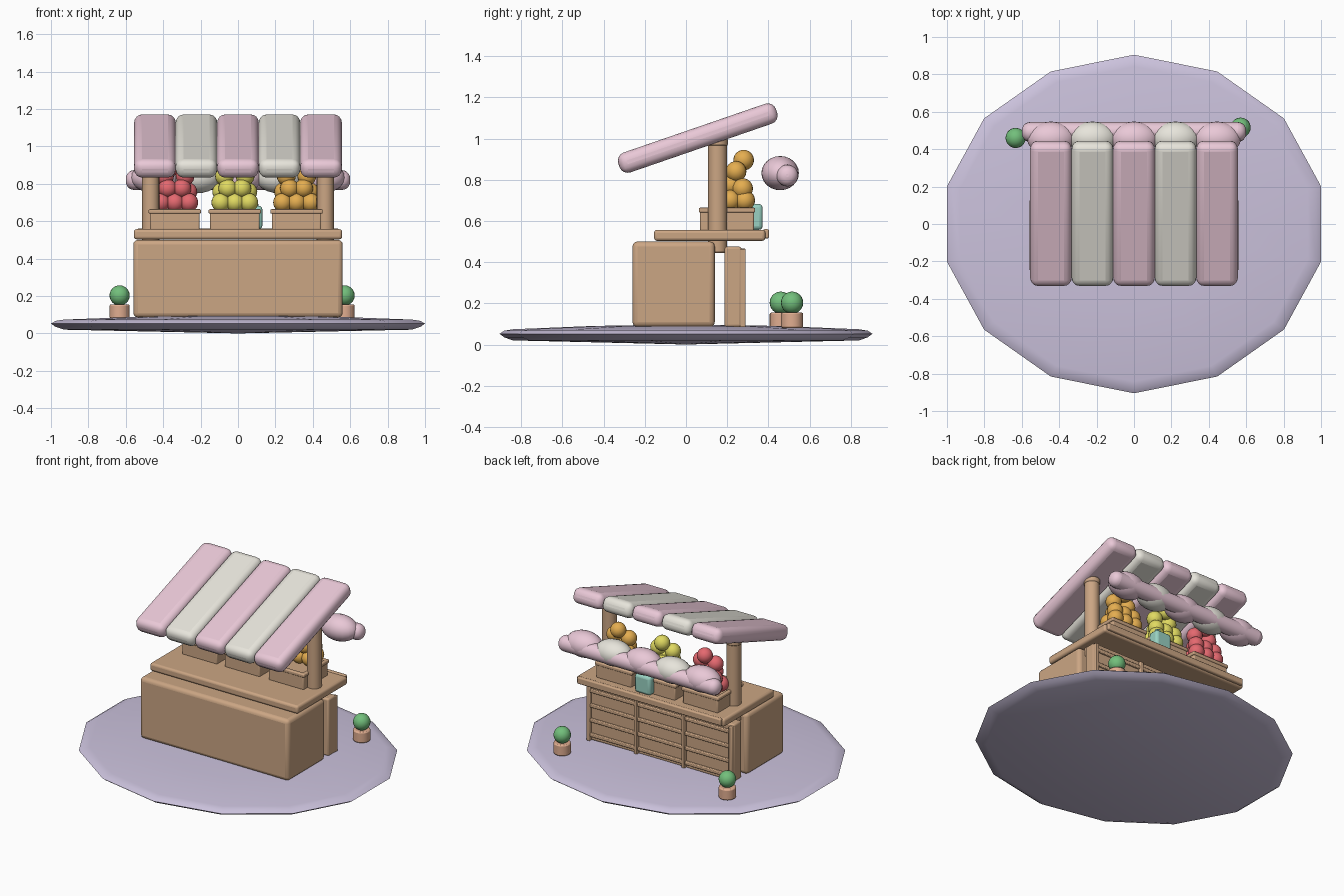
import bpy, math
from math import radians

if "Cube" in bpy.data.objects:
    bpy.data.objects.remove(bpy.data.objects["Cube"])

def mat(name, r, g, b):
    m = bpy.data.materials.new(name)
    m.diffuse_color = (r, g, b, 1)
    m.use_nodes = True
    m.node_tree.nodes["Principled BSDF"].inputs["Base Color"].default_value = m.diffuse_color
    return m

WOOD = mat("wood", .60, .38, .23)
PINK = mat("pink_cloth", .82, .58, .68)
CREAM = mat("cream_cloth", .80, .78, .71)
LILAC = mat("lilac_ground", .60, .54, .72)
RED = mat("red_fruit", .78, .14, .16)
YELLOW = mat("yellow_fruit", .75, .70, .12)
ORANGE = mat("orange_fruit", .78, .42, .08)
TEAL = mat("teal_bag", .32, .64, .54)
GREEN = mat("leaf_green", .17, .52, .20)
CLAY = mat("clay", .75, .42, .28)

def finish(name, m, bevel=0, seg=3, angle=40):
    o = bpy.context.object
    o.name = name
    o.data.materials.append(m)
    bpy.ops.object.transform_apply(location=False, rotation=False, scale=True)
    if bevel:
        b = o.modifiers.new("bevel", 'BEVEL')
        b.width, b.segments = bevel, seg
    bpy.ops.object.shade_smooth_by_angle(angle=radians(angle))
    return o

def box(name, m, x, y, z, bevel=.01, rot=(0, 0, 0), seg=3):
    """Box from (min, max) ranges on each axis."""
    bpy.ops.mesh.primitive_cube_add(size=1, rotation=rot,
                                    location=[(a + b) / 2 for a, b in (x, y, z)])
    bpy.context.object.scale = [b - a for a, b in (x, y, z)]
    return finish(name, m, bevel, seg)

def cyl(name, m, x, y, z0, z1, r, bevel=.008, sides=20):
    bpy.ops.mesh.primitive_cylinder_add(vertices=sides, radius=r, depth=z1 - z0,
                                        location=(x, y, (z0 + z1) / 2))
    return finish(name, m, bevel, 2)

def ball(name, m, loc, r):
    bpy.ops.mesh.primitive_uv_sphere_add(segments=20, ring_count=12, location=loc)
    bpy.context.object.scale = r if isinstance(r, tuple) else (r, r, r)
    return finish(name, m)

# Ground: 14-sided lens-shaped disc
profile = [(.93, .02), (.975, .035), (1, .052), (.975, .067), (.93, .074), (.5, .09)]
N = 14
verts = [(0, 0, 0), (0, 0, .098)]
for r, z in profile:
    for i in range(N):
        a = radians(90) + 2 * math.pi * i / N
        verts.append((1.0257 * r * math.cos(a), .905 * r * math.sin(a), z))
faces = []
top = 2 + N * (len(profile) - 1)
for i in range(N):
    j = (i + 1) % N
    faces.append((0, 2 + j, 2 + i))
    faces.append((1, top + i, top + j))
    for k in range(len(profile) - 1):
        a = 2 + k * N
        faces.append((a + i, a + j, a + N + j, a + N + i))
me = bpy.data.meshes.new("ground_disc")
me.from_pydata(verts, [], faces)
ground = bpy.data.objects.new("ground_disc", me)
bpy.context.collection.objects.link(ground)
bpy.context.view_layer.objects.active = ground
ground.select_set(True)
finish("ground_disc", LILAC, angle=30)

# Counter and worktop
box("counter", WOOD, (-.56, .56), (-.26, .14), (.085, .5), .025)
box("worktop", WOOD, (-.557, .557), (-.155, .385), (.503, .557), .015)
box("worktop_back_rail", WOOD, (-.54, .54), (.375, .403), (.515, .56), .008)

# Slatted back panel
box("back_panel", WOOD, (-.55, .55), (.187, .27), (.085, .475), .012)
for i in range(4):
    x = -.535 + i * 1.07 / 3
    box("back_upright", WOOD, (x - .013, x + .013), (.26, .29), (.085, .465), .005, seg=2)
    z = .125 + i * .1
    box("back_slat", WOOD, (-.54, .54), (.262, .285), (z - .012, z + .012), .005, seg=2)

# Posts with caps
for s in (-1, 1):
    cyl("post", WOOD, s * .467, .153, .445, .98, .046)
    cyl("post_cap", WOOD, s * .467, .153, .965, 1.0, .051)

# Sloped padded awning and the rolled cloth behind it
for i in range(5):
    m = CREAM if i % 2 else PINK
    x = -.444 + .222 * i
    box("awning_stripe", m, (x - .111, x + .111), (.057 - .405, .057 + .405),
        (.951, 1.053), .042, (radians(19), 0, 0), 4)
    ball("cloth_puff", m, (x, .457, .832), (.128, .091, .083))
bpy.ops.mesh.primitive_cylinder_add(vertices=20, radius=.053, depth=1.2,
                                    location=(0, .492, .82), rotation=(0, radians(90), 0))
finish("cloth_roll", PINK, .045, 5)

# Fruit crates with heaped fruit
heap = [(dx, y, .70) for dx in (-.075, 0, .075) for y in (.215, .285)]
heap += [(dx, .275, .757) for dx in (-.07, 0, .07)]
heap += [(dx, .22, .775) for dx in (-.038, .038)]
heap += [(dx, .243, .84) for dx in (-.055, .055)] + [(0, .28, .895)]
for cx, m in ((-.338, RED), (-.017, YELLOW), (.313, ORANGE)):
    box("crate", WOOD, (cx - .132, cx + .132), (.068, .33), (.552, .65), .008)
    for s in (-1, 1):
        box("crate_rim_long", WOOD, (cx - .14, cx + .14),
            (.199 + s * .124 - .013, .199 + s * .124 + .013), (.64, .664), .007)
        box("crate_rim_short", WOOD, (cx + s * .127 - .013, cx + s * .127 + .013),
            (.063, .335), (.64, .664), .007)
    for dx, y, z in heap:
        ball("fruit", m, (cx + dx, y, z), .05)

# Shopping bag with handle
box("bag", TEAL, (.01, .13), (.295, .372), (.557, .682), .018)
bpy.ops.mesh.primitive_torus_add(location=(.07, .325, .68), rotation=(radians(90), 0, 0),
                                 major_radius=.032, minor_radius=.008,
                                 major_segments=20, minor_segments=8)
finish("bag_handle", TEAL)

# Potted shrubs
for x, y in ((-.633, .46), (.57, .515)):
    cyl("pot", CLAY, x, y, .08, .155, .054)
    ball("shrub", GREEN, (x, y, .203), .054)
